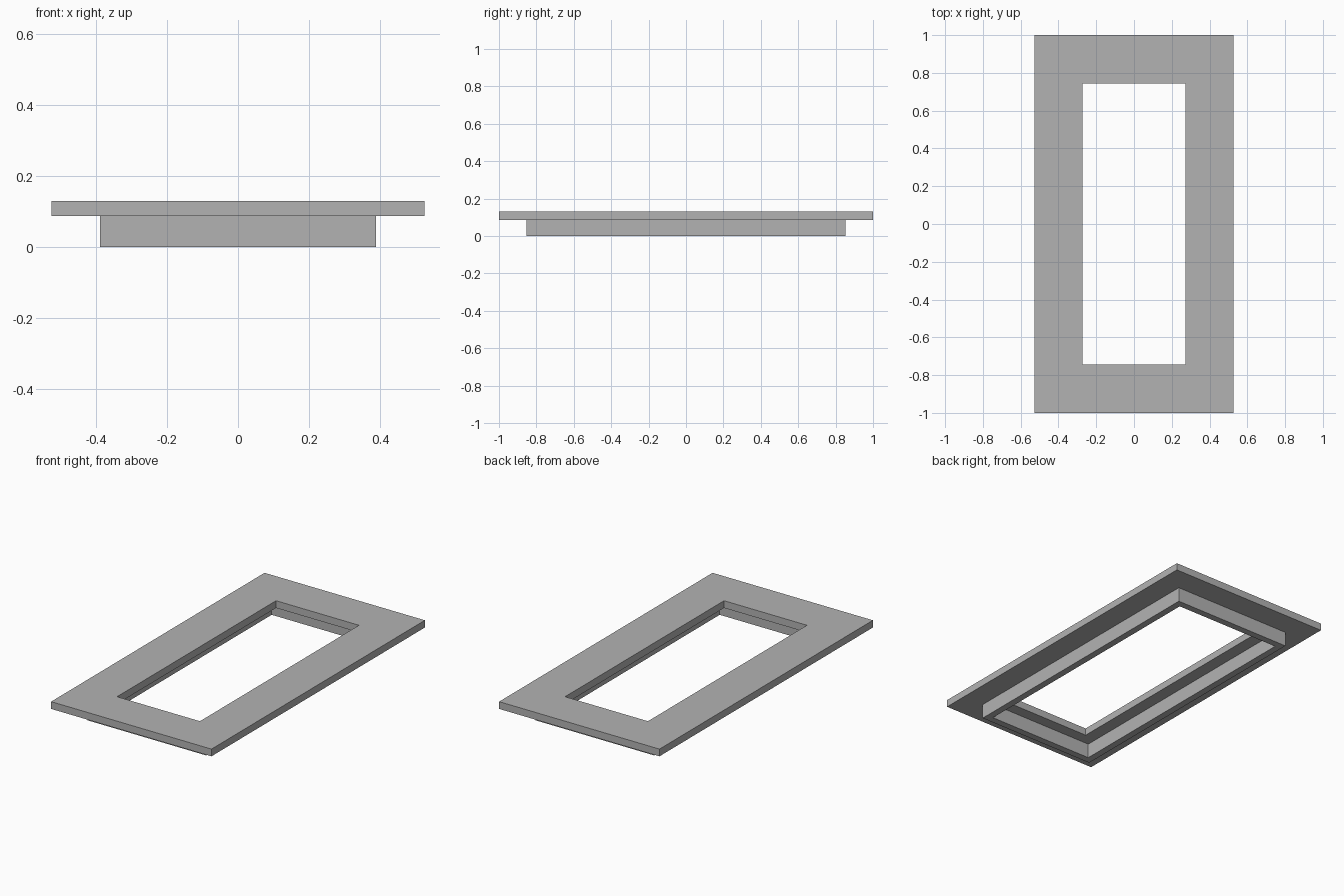
import bpy
import bmesh

cube = bpy.data.objects.get("Cube")
if cube:
    bpy.data.objects.remove(cube, do_unlink=True)

grey = bpy.data.materials.new("plain grey")
grey.use_nodes = True
colour = (0.45, 0.45, 0.45, 1)
grey.diffuse_color = colour
grey.node_tree.nodes["Principled BSDF"].inputs["Base Color"].default_value = colour


def frame(name, outer, inner, bottom, top):
    """Rectangular ring; outer and inner are half sizes in x and y."""
    bm = bmesh.new()
    corners = [(-1, -1), (1, -1), (1, 1), (-1, 1)]

    def loop(half, z):
        return [bm.verts.new((sx * half[0], sy * half[1], z)) for sx, sy in corners]

    # Closed cross-section: outer wall, top, inner wall, underside
    loops = [loop(outer, bottom), loop(outer, top), loop(inner, top), loop(inner, bottom)]
    for a, b in zip(loops, loops[1:] + loops[:1]):
        for i in range(4):
            j = (i + 1) % 4
            bm.faces.new((a[i], a[j], b[j], b[i]))
    bmesh.ops.recalc_face_normals(bm, faces=bm.faces)
    mesh = bpy.data.meshes.new(name)
    bm.to_mesh(mesh)
    bm.free()
    mesh.materials.append(grey)
    obj = bpy.data.objects.new(name, mesh)
    bpy.context.collection.objects.link(obj)
    return obj


# Wide flat flange on top
frame("top_flange", (0.526, 1.0), (0.272, 0.745), 0.087, 0.13)

# Narrow collar hanging below, set back from the opening
wall = 0.041
collar = (0.389, 0.854)
frame("lower_collar", collar, (collar[0] - wall, collar[1] - wall), 0, 0.087)
